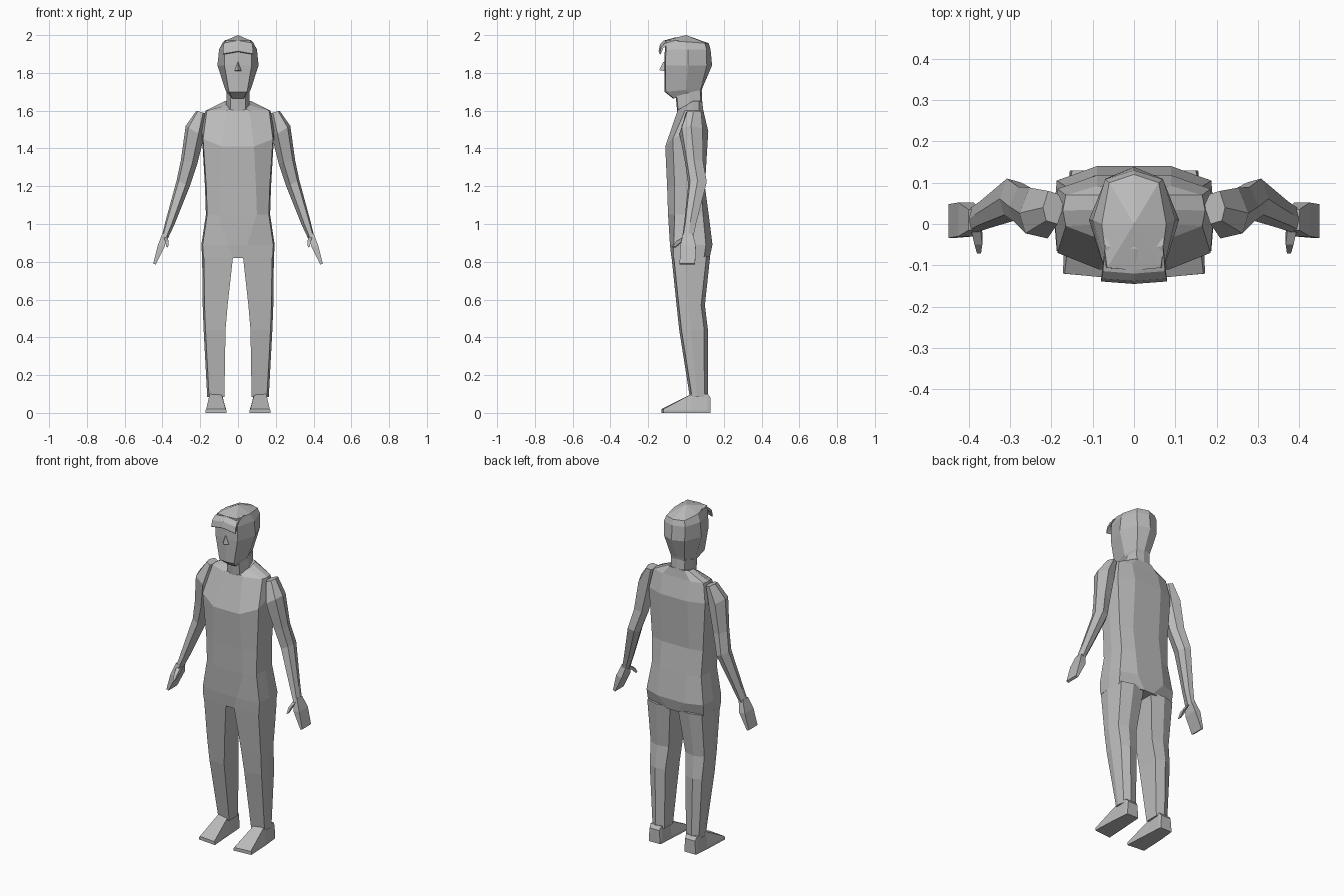
import bpy
import bmesh
from mathutils import Vector

default_cube = bpy.data.objects.get("Cube")
if default_cube:
    bpy.data.objects.remove(default_cube, do_unlink=True)

# Single neutral colour
grey = bpy.data.materials.new("plain_grey")
grey.use_nodes = True
tone = (0.5, 0.5, 0.5, 1)
grey.diffuse_color = tone
grey.node_tree.nodes["Principled BSDF"].inputs["Base Color"].default_value = tone


def finish(name, bm, mirrored=False):
    """Turn a bmesh into a flat shaded object, optionally mirrored over x."""
    bmesh.ops.recalc_face_normals(bm, faces=bm.faces)
    mesh = bpy.data.meshes.new(name)
    bm.to_mesh(mesh)
    bm.free()
    mesh.materials.append(grey)
    obj = bpy.data.objects.new(name, mesh)
    bpy.context.collection.objects.link(obj)
    if mirrored:
        mirror = obj.modifiers.new("mirror", 'MIRROR')
        mirror.use_mirror_merge = False
    return obj


def loft(name, rings, mirrored=False, peak=None):
    """Skin a row of equal point rings; close the end flat or with a peak."""
    bm = bmesh.new()
    rows = [[bm.verts.new(p) for p in ring] for ring in rings]
    count = len(rows[0])
    for low, high in zip(rows, rows[1:]):
        for i in range(count):
            j = (i + 1) % count
            bm.faces.new((low[i], low[j], high[j], high[i]))
    bm.faces.new(rows[0])
    if peak:
        tip = bm.verts.new(peak)
        for i in range(count):
            bm.faces.new((rows[-1][i], rows[-1][(i + 1) % count], tip))
    else:
        bm.faces.new(rows[-1])
    return finish(name, bm, mirrored)


def symmetric(half):
    """Complete a half ring whose first and last points lie on the centre."""
    return half + [(-x, y, z) for x, y, z in reversed(half[1:-1])]


# Torso: height, front panel, side front, side middle, side back, back panel
def torso_ring(z, fx, fy, sx, sfy, sby, bx, by, lift=0):
    half = [(0, fy, z), (fx, fy, z), (sx, sfy, z + lift / 2),
            (sx + 0.007, (sfy + sby) / 2, z + lift), (sx, sby, z + lift),
            (bx, by, z + lift), (0, by, z + lift)]
    return symmetric(half)


loft("torso", [torso_ring(*row) for row in (
    (0.82, 0.028, -0.077, 0.183, -0.065, 0.095, 0.03, 0.125),
    (0.89, 0.05, -0.085, 0.187, -0.065, 0.105, 0.09, 0.14),
    (1.05, 0.1, -0.095, 0.163, -0.06, 0.09, 0.09, 0.12),
    (1.2, 0.095, -0.1, 0.168, -0.06, 0.08, 0.09, 0.1),
    (1.41, 0.085, -0.11, 0.185, -0.07, 0.085, 0.09, 0.118, 0.08),
    (1.6, 0.06, -0.045, 0.165, -0.005, 0.07, 0.09, 0.092),
    (1.605, 0.05, -0.042, 0.065, 0, 0.07, 0.05, 0.085, 0.045),
)])


# Legs: height, inner x, outer x, front y, back y
def leg_ring(z, inner, outer, front, back):
    mid = front + (back - front) * 0.4
    return [(inner, front, z), (outer - 0.01, front + 0.012, z), (outer, mid, z),
            (outer - 0.01, back - 0.02, z), ((inner + outer) / 2, back, z),
            (inner, back - 0.015, z), (inner, mid, z)]


loft("trouser_legs", [leg_ring(*row) for row in (
    (0.085, 0.072, 0.163, 0.02, 0.117),
    (0.44, 0.066, 0.182, -0.036, 0.116),
    (0.57, 0.055, 0.187, -0.05, 0.1),
    (0.83, 0.026, 0.19, -0.077, 0.128),
)], mirrored=True)


# Feet: lengthwise position, inner and outer sole, top inset, top height
def foot_ring(y, inner, outer, inset, top, skew=0):
    return [(inner, y, 0), (outer, y + skew, 0), (outer, y + skew, 0.015),
            (outer - inset, y + skew, top), (inner + inset, y, top), (inner, y, 0.015)]


loft("feet", [foot_ring(*row) for row in (
    (0.13, 0.08, 0.155, 0.006, 0.08),
    (0.115, 0.077, 0.157, 0.004, 0.1),
    (0.03, 0.072, 0.165, 0.015, 0.1),
    (-0.13, 0.062, 0.172, 0.004, 0.02, 0.01),
)], mirrored=True)


# Arms: inner and outer edges in x and z, front and back in y
def arm_ring(xi, zi, xo, zo, front, back):
    shape = ((0, 0.55), (0.3, 0), (0.85, 0.1), (1, 0.5), (0.75, 1), (0.25, 0.9))
    return [(xi + (xo - xi) * t, front + (back - front) * s, zi + (zo - zi) * t)
            for t, s in shape]


loft("arms", [arm_ring(*row) for row in (
    (0.17, 1.585, 0.22, 1.6, 0, 0.08),
    (0.18, 1.46, 0.277, 1.52, -0.035, 0.088),
    (0.215, 1.32, 0.302, 1.34, -0.005, 0.09),
    (0.255, 1.2, 0.325, 1.23, 0.012, 0.11),
    (0.335, 1, 0.385, 1.01, -0.01, 0.055),
    (0.37, 0.925, 0.402, 0.94, -0.02, 0.04),
)], mirrored=True)


# Hands: a flat mitten with a separate thumb
def hand_ring(xi, xo, z, front, back):
    return [(xi, front, z), (xo, front, z + 0.006), (xo, back, z + 0.006), (xi, back, z)]


loft("hands", [hand_ring(*row) for row in (
    (0.372, 0.4, 0.945, -0.015, 0.035),
    (0.388, 0.425, 0.88, -0.03, 0.052),
    (0.436, 0.449, 0.785, -0.034, 0.048),
)], mirrored=True)

loft("thumbs", [hand_ring(*row) for row in (
    (0.372, 0.395, 0.93, -0.01, 0.02),
    (0.367, 0.386, 0.905, -0.05, -0.02),
    (0.37, 0.38, 0.875, -0.071, -0.055),
)], mirrored=True)


# Head and neck: height, face panel, side, back panel, back centre, rear lift
def head_ring(z, fx, fy, sx, sy, bx, by, cy, lift=0):
    return symmetric([(0, fy, z), (fx, fy + 0.006, z), (sx, sy, z + lift / 2),
                      (bx, by, z + lift), (0, cy, z + lift)])


loft("neck", [head_ring(*row) for row in (
    (1.58, 0.04, -0.045, 0.06, 0.015, 0.045, 0.08, 0.088, 0.03),
    (1.68, 0.04, -0.055, 0.06, 0.015, 0.045, 0.075, 0.083, 0.03),
)])

loft("head", [head_ring(*row) for row in (
    (1.665, 0.03, -0.07, 0.05, 0, 0.04, 0.075, 0.08, 0.03),
    (1.7, 0.048, -0.113, 0.067, 0, 0.045, 0.08, 0.087, 0.02),
    (1.84, 0.072, -0.115, 0.109, 0.01, 0.068, 0.11, 0.138),
    (1.925, 0.072, -0.112, 0.1, 0.01, 0.07, 0.108, 0.13),
    (1.972, 0.065, -0.112, 0.078, 0, 0.06, 0.1, 0.12, -0.015),
)], peak=(0, 0, 2))


# Fringe: a thin sheet of hair curling over the forehead
def fringe_ring(y, z, width, depth):
    edge = [(-width, y + 0.006, z - 0.014), (0, y, z), (width, y + 0.006, z - 0.014)]
    return edge + [(x, b + depth, c - 0.004) for x, b, c in reversed(edge)]


loft("fringe", [fringe_ring(*row) for row in (
    (-0.06, 1.987, 0.07, 0.02),
    (-0.12, 1.97, 0.075, 0.02),
    (-0.138, 1.95, 0.078, 0.012),
    (-0.145, 1.915, 0.08, 0.004),
)])

# Nose: a small wedge
loft("nose", [
    [(0, -0.1, 1.865), (-0.02, -0.1, 1.81), (0.02, -0.1, 1.81)],
    [(0, -0.12, 1.858), (-0.018, -0.118, 1.81), (0.018, -0.118, 1.81)],
], peak=(0, -0.142, 1.815))
